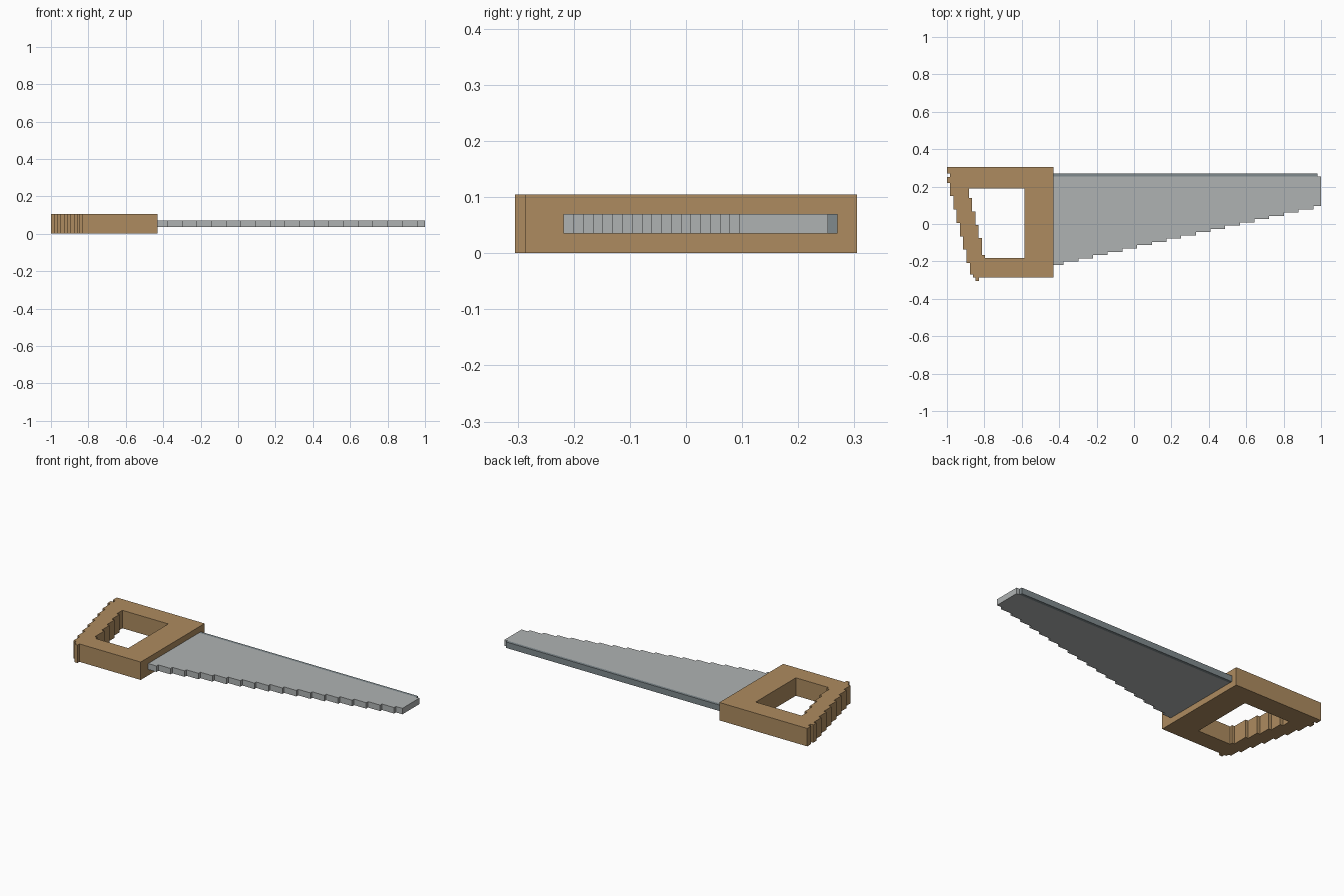
import bpy
import bmesh

default_cube = bpy.data.objects.get("Cube")
if default_cube:
    bpy.data.objects.remove(default_cube, do_unlink=True)


def make_material(name, rgb):
    mat = bpy.data.materials.new(name)
    mat.use_nodes = True
    colour = (*rgb, 1.0)
    mat.diffuse_color = colour
    mat.node_tree.nodes["Principled BSDF"].inputs["Base Color"].default_value = colour
    return mat


def extrude_profile(name, profile, bottom, top, mat):
    """Flat-shaded prism from an xy outline."""
    bm = bmesh.new()
    face = bm.faces.new([bm.verts.new((x, y, bottom)) for x, y in profile])
    result = bmesh.ops.extrude_face_region(bm, geom=[face])
    upper = [v for v in result["geom"] if isinstance(v, bmesh.types.BMVert)]
    bmesh.ops.translate(bm, verts=upper, vec=(0, 0, top - bottom))
    bmesh.ops.recalc_face_normals(bm, faces=bm.faces)
    mesh = bpy.data.meshes.new(name)
    bm.to_mesh(mesh)
    bm.free()
    mesh.materials.append(mat)
    obj = bpy.data.objects.new(name, mesh)
    bpy.context.collection.objects.link(obj)
    return obj


def staircase(x, y, dx, dy, count):
    """Corner points of equal steps: along y first, then along x."""
    points = [(x, y)]
    for i in range(count):
        points += [(x + i * dx, y + (i + 1) * dy),
                   (x + (i + 1) * dx, y + (i + 1) * dy)]
    return points


wood = make_material("wood", (0.42, 0.26, 0.115))
steel = make_material("steel", (0.43, 0.45, 0.45))
dark_steel = make_material("dark steel", (0.215, 0.255, 0.27))

HANDLE_TOP = 0.105
BLADE_BOTTOM, BLADE_TOP = 0.035, 0.07
FRONT_X = -0.43
STEP = 0.0175

# Handle: straight front, stepped slanting grip, small nub at the heel
outer = [(FRONT_X, 0.305), (-1, 0.305), (-1, 0.27), (-0.983, 0.27),
         (-0.983, 0.25), (-1, 0.25), (-1, 0.22)]
outer += staircase(-0.983, 0.22, STEP, -0.0715, 6)
outer += [(-0.878, -0.27), (-0.861, -0.27), (-0.861, -0.287),
          (-0.847, -0.287), (-0.847, -0.305), (-0.828, -0.305),
          (-0.828, -0.287), (FRONT_X, -0.287)]
handle = extrude_profile("handle", outer, 0, HANDLE_TOP, wood)

# Finger opening with a matching stepped back edge
opening = [(-0.585, 0.19), (-0.883, 0.19)]
opening += staircase(-0.883, 0.139, STEP, -0.0705, 4)[1:]
opening = [(-0.585, 0.19), (-0.883, 0.19)]
opening += staircase(-0.883, 0.21, STEP, -0.0715, 4)[1:]
opening += [(-0.813, -0.165), (-0.797, -0.165), (-0.797, -0.182), (-0.585, -0.182)]
cutter = extrude_profile("opening_cutter", opening, -0.1, HANDLE_TOP + 0.1, wood)
cutter.hide_render = True
cutter.hide_set(True)
cut = handle.modifiers.new("finger_opening", 'BOOLEAN')
cut.operation = 'DIFFERENCE'
cut.solver = 'EXACT'
cut.object = cutter

# Blade: tapering plate with a stepped cutting edge, seated in the handle
TEETH = 18
tooth_x, tooth_y = 0.0785, 0.0174
blade_profile = [(-0.46, 0.253), (-0.46, -0.218), (-0.376, -0.218)]
blade_profile += staircase(-0.376, -0.218, tooth_x, tooth_y, TEETH)[1:-1]
blade_profile += [(1, -0.218 + TEETH * tooth_y), (1, 0.253)]
extrude_profile("blade", blade_profile, BLADE_BOTTOM, BLADE_TOP, steel)

# Dark spine along the back of the blade
spine_profile = [(-0.46, 0.253), (0.98, 0.253), (0.98, 0.27), (-0.46, 0.27)]
extrude_profile("blade_spine", spine_profile, BLADE_BOTTOM, BLADE_TOP, dark_steel)
